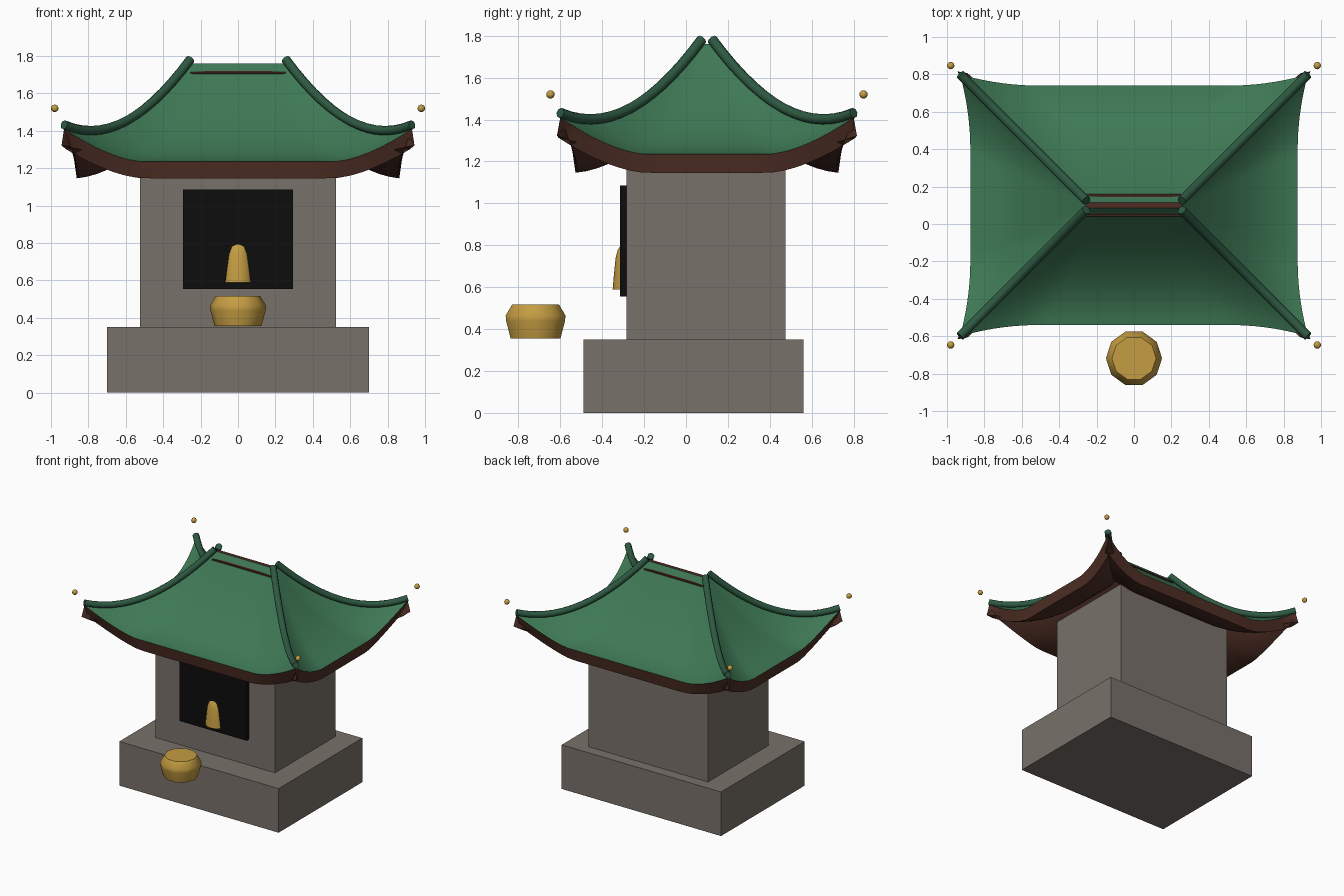
import bpy, bmesh, math
from mathutils import Vector

if "Cube" in bpy.data.objects:
    bpy.data.objects.remove(bpy.data.objects["Cube"], do_unlink=True)


def material(name, r, g, b):
    m = bpy.data.materials.new(name)
    m.use_nodes = True
    m.diffuse_color = (r, g, b, 1)
    m.node_tree.nodes["Principled BSDF"].inputs["Base Color"].default_value = (r, g, b, 1)
    return m


STONE = material("warm grey stone", 0.19, 0.165, 0.145)
GREEN = material("roof green", 0.048, 0.19, 0.09)
DARK = material("dark ridge green", 0.027, 0.1, 0.054)
BROWN = material("dark brown wood", 0.075, 0.027, 0.018)
GOLD = material("gold", 0.56, 0.34, 0.055)
BLACK = material("black interior", 0.004, 0.004, 0.004)

CENTRE_Y = 0.1                    # middle of the roof
CORNER_X, CORNER_Y = 0.93, 0.70   # eave corners
RIDGE_X, RIDGE_Y = 0.255, 0.015   # opening along the ridge


def activate(ob):
    bpy.ops.object.select_all(action='DESELECT')
    ob.select_set(True)
    bpy.context.view_layer.objects.active = ob


def smooth(ob, degrees=50):
    activate(ob)
    bpy.ops.object.shade_smooth_by_angle(angle=math.radians(degrees))


def finish(name, bm, *mats):
    me = bpy.data.meshes.new(name)
    bm.to_mesh(me)
    bm.free()
    for m in mats:
        me.materials.append(m)
    ob = bpy.data.objects.new(name, me)
    bpy.context.collection.objects.link(ob)
    return ob


def box(name, low, high, mat):
    low, high = Vector(low), Vector(high)
    bm = bmesh.new()
    bmesh.ops.create_cube(bm, size=1)
    for v in bm.verts:
        v.co = (low + high) / 2 + v.co * (high - low)
    return finish(name, bm, mat)


def lathe(name, profile, sides, x, y, mat):
    bm = bmesh.new()
    rings = [[bm.verts.new((x + r * math.cos(math.tau * i / sides),
                            y + r * math.sin(math.tau * i / sides), z))
              for i in range(sides)] for r, z in profile]
    for a, b in zip(rings, rings[1:]):
        for i in range(sides):
            j = (i + 1) % sides
            bm.faces.new((a[i], a[j], b[j], b[i]))
    bm.faces.new(rings[0][::-1])
    bm.faces.new(rings[-1])
    ob = finish(name, bm, mat)
    smooth(ob)
    return ob


def lerp(a, b, t):
    return a + (b - a) * t


def roof_height(v, t):
    """Concave slope from eave (v=0) to ridge (v=1), lifted towards corners (t=1)."""
    return 1.235 + 0.05 * v + 0.562 * v**2 - 0.087 * v**3 + 0.175 * t**1.6 * (1 - v)**2


def slope(bm, half, half_top, dist, dist_top, flare, flat, place, nu=32, nv=14):
    """One curved roof slope; place turns (along, outward, z) into a position."""
    grid = []
    for j in range(nv + 1):
        v = j / nv
        row = []
        for i in range(nu + 1):
            s = 2 * i / nu - 1
            t = max(0, (abs(s) - flat) / (1 - flat))
            out = lerp(dist - flare * (1 - t**2), dist_top, v)
            row.append(bm.verts.new(place(s * lerp(half, half_top, v), out, roof_height(v, t))))
        grid.append(row)
    for a, b in zip(grid, grid[1:]):
        for i in range(nu):
            f = bm.faces.new((a[i], a[i + 1], b[i + 1], b[i]))
            f.normal_update()
            if f.normal.z < 0:
                f.normal_flip()


# Stone base, walls and dark doorway
box("stone_base", (-0.70, -0.49, 0), (0.70, 0.56, 0.35), STONE)
box("shrine_walls", (-0.525, -0.285, 0.35), (0.525, 0.475, 1.27), STONE)
box("doorway", (-0.295, -0.315, 0.555), (0.295, -0.275, 1.085), BLACK)

# Gold figure in the doorway and offering bowl in front
lathe("gold_figure", [(0.087, 0.59), (0.082, 0.65), (0.073, 0.74), (0.062, 0.78), (0.036, 0.815)],
      12, 0, -0.263, GOLD)
lathe("offering_bowl", [(0.125, 0.355), (0.148, 0.44), (0.15, 0.465), (0.118, 0.517)],
      10, 0, -0.718, GOLD)

# Swept roof: green tiles above, brown wood on the edge and underside
bm = bmesh.new()
for sign in (-1, 1):
    slope(bm, CORNER_X, RIDGE_X, CORNER_Y, RIDGE_Y, 0.06, 0.55,
          lambda a, o, z: (a, CENTRE_Y + sign * o, z))
    slope(bm, CORNER_Y, RIDGE_Y, CORNER_X, RIDGE_X, 0.055, 0.42,
          lambda a, o, z: (sign * o, CENTRE_Y + a, z))
bmesh.ops.remove_doubles(bm, verts=bm.verts, dist=0.0005)
roof = finish("swept_roof", bm, GREEN, BROWN)
shell = roof.modifiers.new("thickness", 'SOLIDIFY')
shell.thickness = 0.09
shell.offset = -1
shell.material_offset = 1
shell.material_offset_rim = 1
activate(roof)
bpy.ops.object.convert(target='MESH')
smooth(roof, 40)

# Ridge beam in the opening and a thin line on each side of it
box("ridge_beam", (-RIDGE_X, CENTRE_Y - RIDGE_Y, 1.66), (RIDGE_X, CENTRE_Y + RIDGE_Y, 1.76), BROWN)
for sign, side in ((-1, "front"), (1, "back")):
    y = CENTRE_Y + sign * 0.056
    box("ridge_line_" + side, (-RIDGE_X, y - 0.005, 1.706), (RIDGE_X, y + 0.005, 1.715), BROWN)

# Hip ridge tubes and the small gold balls beyond the corners
for sx, side in ((1, "left"), (-1, "right")):
    for sy, end in ((-1, "front"), (1, "back")):
        cu = bpy.data.curves.new("hip_ridge", 'CURVE')
        cu.dimensions = '3D'
        cu.bevel_depth = 0.025
        cu.bevel_resolution = 2
        cu.use_fill_caps = True
        path = cu.splines.new('POLY')
        steps = 14
        path.points.add(steps)
        for k, p in enumerate(path.points):
            v = k / steps
            p.co = (sx * lerp(CORNER_X, RIDGE_X, v),
                    CENTRE_Y + sy * lerp(CORNER_Y, RIDGE_Y + 0.01, v),
                    roof_height(v, 1) + 0.022, 1)
        cu.materials.append(DARK)
        tube = bpy.data.objects.new("hip_ridge_%s_%s" % (end, side), cu)
        bpy.context.collection.objects.link(tube)
        activate(tube)
        bpy.ops.object.convert(target='MESH')
        smooth(bpy.context.object)

        bm = bmesh.new()
        bmesh.ops.create_uvsphere(bm, u_segments=12, v_segments=8, radius=0.02)
        bmesh.ops.translate(bm, verts=bm.verts, vec=(sx * 0.98, CENTRE_Y + sy * 0.747, 1.52))
        smooth(finish("gold_ball_%s_%s" % (end, side), bm, GOLD))
